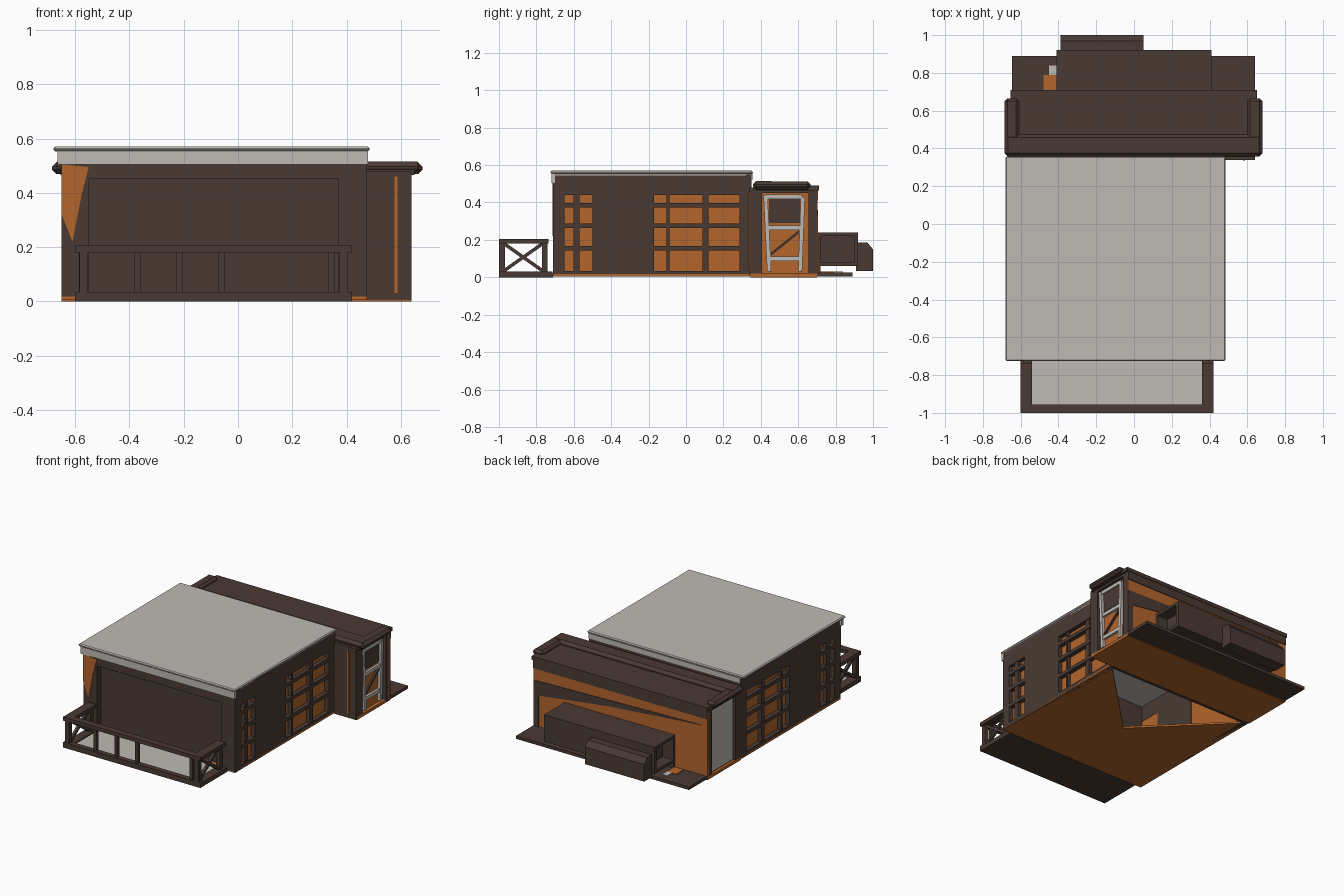
import bpy, bmesh, math
from mathutils import Vector


def material(name, rgb):
    m = bpy.data.materials.new(name)
    m.diffuse_color = (*rgb, 1)
    return m


BROWN = material("dark brown", (0.068, 0.042, 0.034))
ORANGE = material("rust orange", (0.45, 0.13, 0.025))
GREY = material("light grey", (0.52, 0.49, 0.46))


def finish(name, bm, mat):
    bmesh.ops.recalc_face_normals(bm, faces=bm.faces)
    me = bpy.data.meshes.new(name)
    bm.to_mesh(me)
    bm.free()
    me.materials.append(mat)
    ob = bpy.data.objects.new(name, me)
    bpy.context.collection.objects.link(ob)
    return ob


def box(name, x, y, z, mat=BROWN, bevel=0):
    """Box from three (min, max) ranges."""
    bm = bmesh.new()
    bmesh.ops.create_cube(bm, size=1)
    for v in bm.verts:
        v.co = Vector([(r[0] + r[1]) / 2 + c * (r[1] - r[0]) for r, c in zip((x, y, z), v.co)])
    ob = finish(name, bm, mat)
    if bevel:
        b = ob.modifiers.new("bevel", 'BEVEL')
        b.width, b.segments = bevel, 1
    return ob


def prism(name, pts, offset, mat):
    """Polygon of 3D points pushed along an offset."""
    bm = bmesh.new()
    f = bm.faces.new([bm.verts.new(p) for p in pts])
    ext = bmesh.ops.extrude_face_region(bm, geom=[f])
    bmesh.ops.translate(bm, vec=offset, verts=[v for v in ext["geom"] if isinstance(v, bmesh.types.BMVert)])
    return finish(name, bm, mat)


def bar(name, a, b, width, mat=BROWN):
    a, b = Vector(a), Vector(b)
    ob = box(name, (-width / 2, width / 2), (-width / 2, width / 2), (-(b - a).length / 2, (b - a).length / 2), mat)
    ob.location = (a + b) / 2
    ob.rotation_euler = (b - a).to_track_quat('Z', 'Y').to_euler()
    return ob


# Main hall: floor with an open rear triangle, back wall and roof
prism("hall_floor", [(-0.65, -0.71, 0.005), (0.475, -0.71, 0.005), (0.475, 0.35, 0.005),
                     (-0.09, -0.21, 0.005), (-0.65, 0.35, 0.005)], (0, 0, 0.012), ORANGE)
box("hall_back_wall", (-0.65, 0.475), (0.32, 0.35), (0.005, 0.55))
prism("hall_roof", [(-0.66, -0.71, 0.545), (-0.68, -0.725, 0.558), (-0.66, -0.72, 0.57),
                    (-0.66, -0.70, 0.57)][:1] + [(0.475, -0.71, 0.545), (0.475, 0.35, 0.545), (-0.66, 0.35, 0.545)],
      (0, 0, 0.02), GREY)
box("roof_edge", (-0.68, 0.485), (-0.725, 0.357), (0.553, 0.57), GREY, 0.006)
box("front_fascia", (-0.665, 0.48), (-0.72, -0.70), (0.505, 0.554), GREY)
box("rear_fascia", (-0.65, 0.475), (0.35, 0.356), (0.52, 0.554), GREY)

# Front wall: frame around a recessed panel
box("front_panel", (-0.6, 0.43), (-0.67, -0.65), (0.01, 0.51))
box("front_left_pillar", (-0.65, -0.55), (-0.71, -0.65), (0.005, 0.55))
box("front_right_pillar", (0.37, 0.475), (-0.71, -0.65), (0.005, 0.55))
box("front_lintel", (-0.55, 0.37), (-0.71, -0.65), (0.45, 0.55))
prism("front_rust_patch", [(-0.65, -0.71, 0.505), (-0.55, -0.71, 0.495), (-0.575, -0.71, 0.40),
                           (-0.61, -0.71, 0.22), (-0.65, -0.71, 0.32)], (0, -0.004, 0), ORANGE)

# Side walls with two lattice windows each
WINDOWS = [((-0.68, -0.50), (-0.585,)), ((-0.17, 0.285), (-0.095, 0.105))]
for side, xo, s in (("right", 0.475, 1), ("left", -0.65, -1)):
    def depth(a, b):
        return tuple(sorted((xo - s * a, xo - s * b)))
    wall = depth(0, 0.04)
    for y in ((-0.71, -0.68), (-0.50, -0.17), (0.285, 0.35)):
        box(side + "_wall_pier", wall, y, (0.005, 0.55))
    box(side + "_wall_sill", wall, (-0.71, 0.35), (0.005, 0.035))
    box(side + "_wall_lintel", wall, (-0.71, 0.35), (0.44, 0.55))
    for (y0, y1), uprights in WINDOWS:
        box(side + "_window_pane", depth(0.03, 0.038), (y0, y1), (0.03, 0.445), ORANGE)
        for yc in uprights:
            w = 0.016 if yc != -0.095 else 0.008
            box(side + "_window_upright", depth(0.004, 0.03), (yc - w, yc + w), (0.03, 0.445))
        for zc in (0.155, 0.275, 0.385):
            box(side + "_window_crossbar", depth(0, 0.03), (y0, y1), (zc - 0.012, zc + 0.012))

# Terrace deck and railing
box("terrace_base", (-0.60, 0.42), (-1.0, -0.71), (0, 0.016))
box("terrace_deck", (-0.55, 0.37), (-0.96, -0.71), (0.016, 0.022), GREY)
box("terrace_front_curb", (-0.60, 0.42), (-1.0, -0.965), (0.0, 0.035))
box("terrace_front_rail", (-0.60, 0.42), (-1.0, -0.955), (0.18, 0.205))
for x in (-0.575, -0.37, -0.215, -0.06, 0.345, 0.395):
    box("front_rail_post", (x - 0.011, x + 0.011), (-0.99, -0.968), (0.02, 0.19))
for x in (-0.57, 0.39):
    xr = (x - 0.03, x + 0.03)
    box("side_rail", xr, (-1.0, -0.735), (0.18, 0.205))
    box("side_curb", xr, (-1.0, -0.715), (0.0, 0.03))
    for y in (-0.985, -0.755):
        box("side_rail_post", (x - 0.015, x + 0.015), (y - 0.015, y + 0.015), (0.02, 0.19))
    bar("side_brace", (x, -0.98, 0.03), (x, -0.76, 0.185), 0.018)
    bar("side_brace", (x, -0.98, 0.185), (x, -0.76, 0.03), 0.018)

# Rear annex: body, floor and step
box("annex_floor", (-0.65, 0.64), (0.345, 0.70), (0.0, 0.02), ORANGE)
box("annex_core", (-0.62, 0.61), (0.36, 0.69), (0.02, 0.48))
for x in ((-0.65, -0.62), (0.61, 0.64)):
    for y in ((0.34, 0.405), (0.655, 0.70)):
        box("annex_corner_post", x, y, (0.005, 0.48))
    box("annex_end_lintel", x, (0.34, 0.70), (0.45, 0.48))
box("annex_front_return", (0.475, 0.62), (0.34, 0.37), (0.005, 0.48))
box("annex_rust_strip", (0.577, 0.588), (0.335, 0.341), (0.03, 0.46), ORANGE)
box("rear_step", (-0.645, 0.64), (0.69, 0.89), (0.005, 0.025))
box("step_rust_patch", (-0.48, -0.41), (0.71, 0.79), (0.025, 0.03), ORANGE)
box("step_grey_patch", (-0.45, -0.41), (0.79, 0.84), (0.025, 0.03), GREY)

# Annex back wall: orange with two brown bands
box("annex_back_wall", (-0.65, 0.64), (0.685, 0.702), (0.02, 0.48), ORANGE)
box("back_upper_band", (-0.65, 0.64), (0.70, 0.707), (0.41, 0.485))
prism("back_middle_band", [(-0.60, 0.70, 0.36), (0.64, 0.70, 0.33), (0.64, 0.70, 0.23), (0.1, 0.70, 0.30)],
      (0, 0.006, 0), BROWN)
box("back_edge_band", (0.60, 0.64), (0.70, 0.706), (0.02, 0.3))

# Annex roof: low slab with a raised rim on three sides
box("annex_roof", (-0.655, 0.65), (0.36, 0.71), (0.465, 0.49))
box("annex_rim_front", (-0.685, 0.68), (0.357, 0.475), (0.47, 0.515), bevel=0.018)
for x in ((-0.685, -0.61), (0.60, 0.68)):
    box("annex_rim_end", x, (0.36, 0.665), (0.47, 0.512), bevel=0.015)

# Right end: glazed door with grey frame bars
box("right_door_pane", (0.61, 0.616), (0.405, 0.655), (0.02, 0.45), ORANGE)
box("right_door_top_panel", (0.616, 0.62), (0.445, 0.61), (0.29, 0.42))
bar("right_door_left_stile", (0.625, 0.445, 0.03), (0.625, 0.425, 0.44), 0.022, GREY)
bar("right_door_right_stile", (0.625, 0.61, 0.03), (0.625, 0.625, 0.43), 0.022, GREY)
for z in (0.10, 0.265, 0.43):
    box("right_door_rail", (0.615, 0.632), (0.43, 0.62), (z - 0.012, z + 0.012), GREY)
bar("right_door_brace", (0.622, 0.45, 0.12), (0.622, 0.605, 0.245), 0.012)

# Left end: plain grey door in an orange surround
box("left_door_surround", (-0.632, -0.62), (0.405, 0.655), (0.02, 0.45), ORANGE)
box("left_door", (-0.642, -0.632), (0.42, 0.645), (0.03, 0.45), GREY)

# Rear counter: hollow-ended shell with a small chamfered box behind
cx = (-0.41, 0.41)
box("counter_top", cx, (0.70, 0.92), (0.222, 0.24))
box("counter_bottom", cx, (0.70, 0.92), (0.06, 0.08))
box("counter_back", cx, (0.90, 0.92), (0.06, 0.235))
box("counter_inner_side", cx, (0.70, 0.72), (0.02, 0.235))
box("counter_divider", (-0.33, 0.33), (0.71, 0.91), (0.07, 0.23))
prism("rear_box", [(-0.39, 0.91, 0.035), (-0.39, 1.0, 0.035), (-0.39, 1.0, 0.15), (-0.39, 0.97, 0.185),
                   (-0.39, 0.91, 0.185)], (0.44, 0, 0), BROWN)
